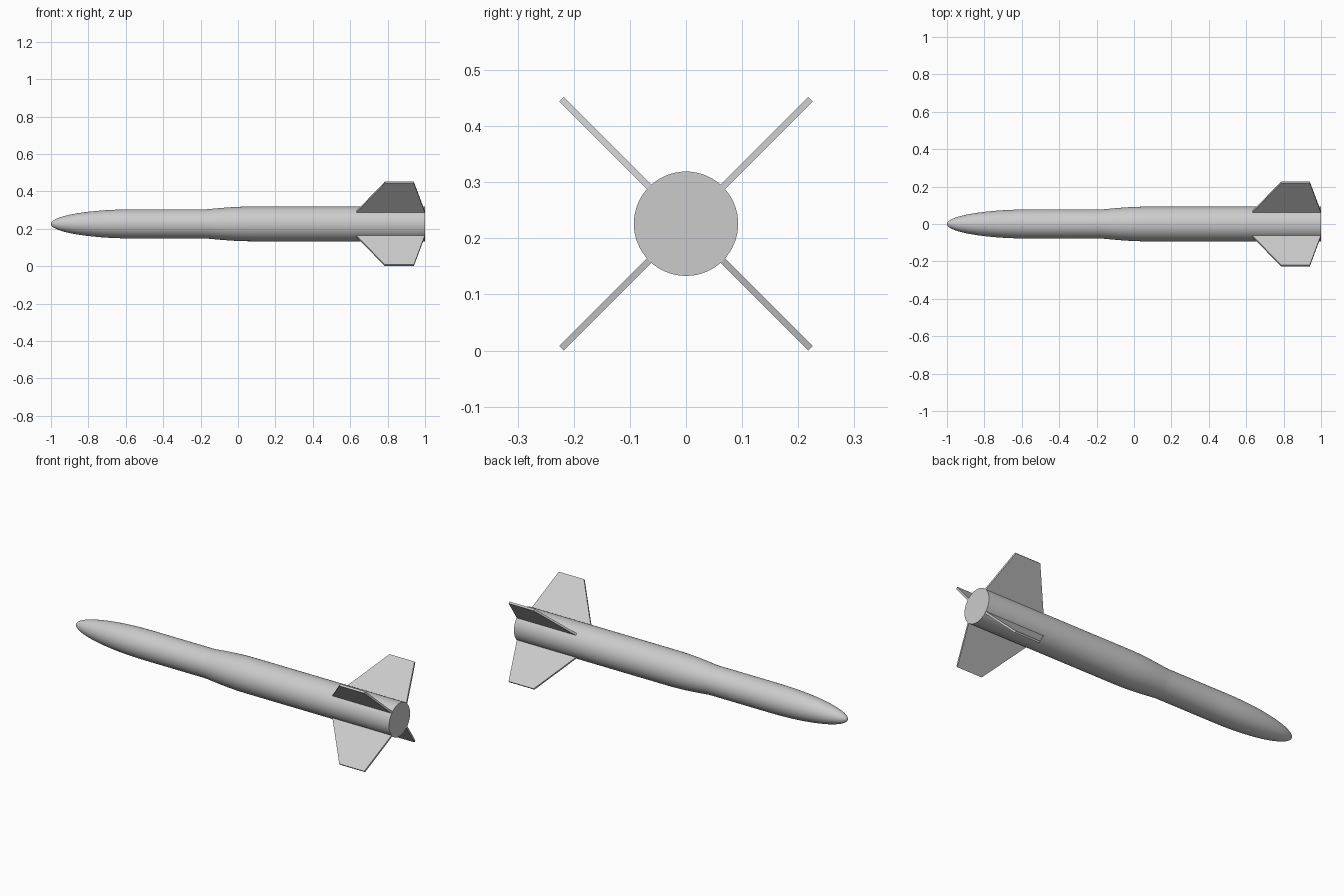
import bpy, bmesh, math
from mathutils import Vector, Matrix

cube = bpy.data.objects.get("Cube")
if cube:
    bpy.data.objects.remove(cube)

AXIS_Z = 0.226      # height of the body axis
SIDES = 64
NOSE_R, BODY_R = 0.078, 0.093
FIN_TIP_R, FIN_THICK = 0.314, 0.011

grey = bpy.data.materials.new("light_grey")
grey.use_nodes = True
grey.diffuse_color = (0.6, 0.6, 0.6, 1)
grey.node_tree.nodes["Principled BSDF"].inputs["Base Color"].default_value = (0.6, 0.6, 0.6, 1)


def add_object(name, bm):
    bmesh.ops.recalc_face_normals(bm, faces=bm.faces)
    mesh = bpy.data.meshes.new(name)
    bm.to_mesh(mesh)
    bm.free()
    mesh.materials.append(grey)
    obj = bpy.data.objects.new(name, mesh)
    bpy.context.collection.objects.link(obj)
    obj.location.z = AXIS_Z
    return obj


# Body outline: elliptical nose, straight forebody, eased flare, straight tail
profile = []
for i in range(1, 21):
    a = math.pi / 2 * i / 20
    profile.append((-0.55 - 0.45 * math.cos(a), NOSE_R * math.sin(a)))
for i in range(9):
    t = i / 8
    profile.append((-0.17 + 0.25 * t, NOSE_R + (BODY_R - NOSE_R) * math.sin(t * math.pi / 2)))
profile.append((1.0, BODY_R))

# Body: rings lofted along x, closed by a pointed nose and a flat tail
bm = bmesh.new()
rings = []
for x, r in profile:
    angles = [2 * math.pi * k / SIDES for k in range(SIDES)]
    rings.append([bm.verts.new((x, r * math.cos(a), r * math.sin(a))) for a in angles])
tip = bm.verts.new((-1, 0, 0))
for k in range(SIDES):
    n = (k + 1) % SIDES
    bm.faces.new((tip, rings[0][k], rings[0][n]))
    for a, b in zip(rings, rings[1:]):
        bm.faces.new((a[k], b[k], b[n], a[n]))
bm.faces.new(rings[-1])
body = add_object("body", bm)
bpy.context.view_layer.objects.active = body
body.select_set(True)
bpy.ops.object.shade_smooth_by_angle(angle=math.radians(35))
body.select_set(False)

# Fins: four flat tapered plates set diagonally around the tail
outline = [(0.63, 0.088), (0.785, FIN_TIP_R), (0.94, FIN_TIP_R), (1.0, 0.088)]
names = ["upper_back_fin", "upper_front_fin", "lower_front_fin", "lower_back_fin"]
for i, name in enumerate(names):
    bm = bmesh.new()
    face = bm.faces.new([bm.verts.new((x, r, -FIN_THICK / 2)) for x, r in outline])
    plate = bmesh.ops.extrude_face_region(bm, geom=[face])
    moved = [v for v in plate["geom"] if isinstance(v, bmesh.types.BMVert)]
    bmesh.ops.translate(bm, verts=moved, vec=Vector((0, 0, FIN_THICK)))
    turn = Matrix.Rotation(math.radians(45 + 90 * i), 3, "X")
    bmesh.ops.rotate(bm, verts=bm.verts, cent=(0, 0, 0), matrix=turn)
    add_object(name, bm)
